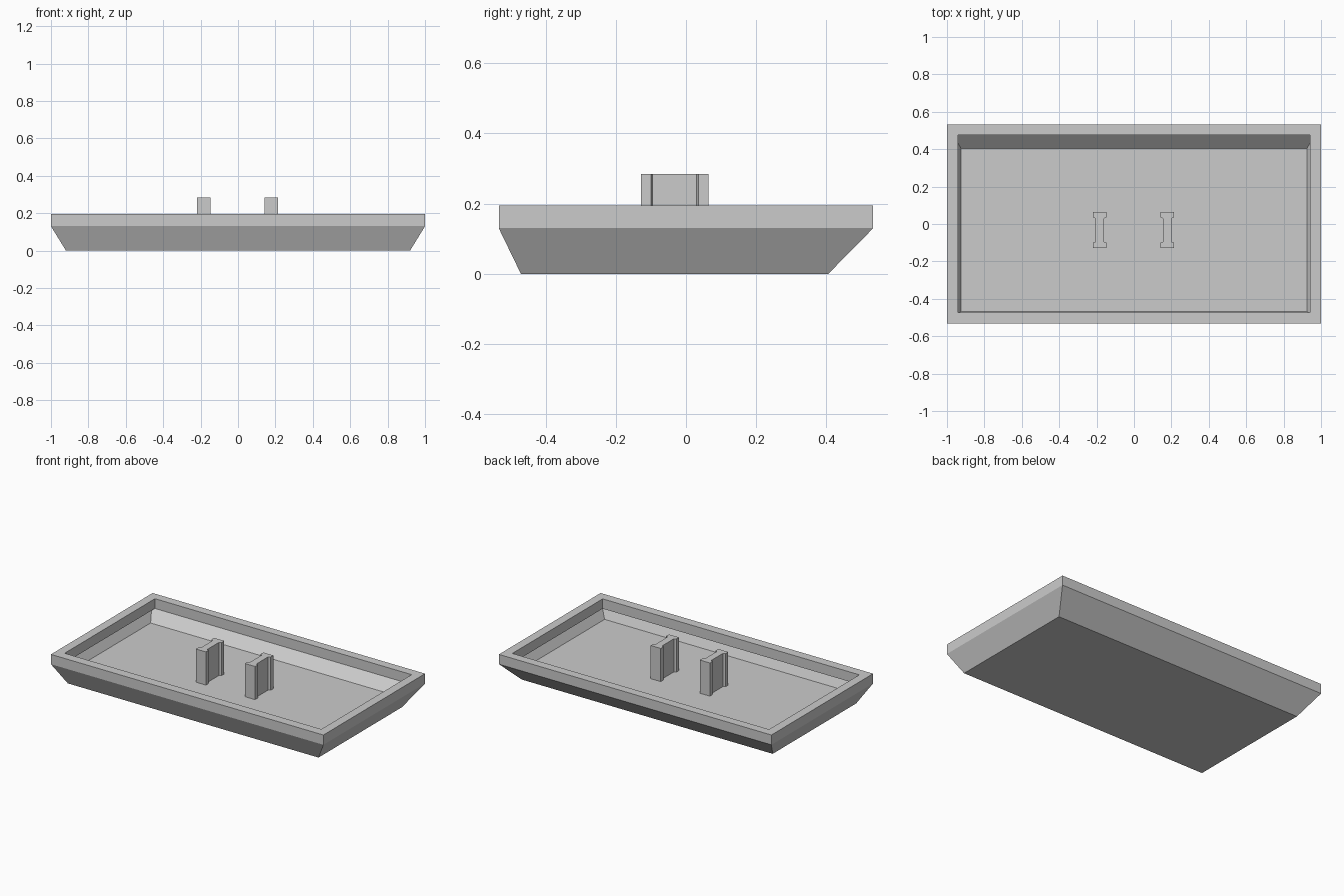
import bpy
import bmesh

cube = bpy.data.objects.get("Cube")
if cube:
    bpy.data.objects.remove(cube, do_unlink=True)

grey = bpy.data.materials.new("plain grey")
grey.use_nodes = True
colour = (0.6, 0.6, 0.6, 1)
grey.diffuse_color = colour
grey.node_tree.nodes["Principled BSDF"].inputs["Base Color"].default_value = colour


def loft(name, rings):
    """Closed solid skinned through rings of equal point count."""
    bm = bmesh.new()
    loops = [[bm.verts.new(p) for p in ring] for ring in rings]
    n = len(loops[0])
    for a, b in zip(loops, loops[1:]):
        for i in range(n):
            j = (i + 1) % n
            bm.faces.new((a[i], a[j], b[j], b[i]))
    bm.faces.new(loops[0])
    bm.faces.new(loops[-1])
    bmesh.ops.recalc_face_normals(bm, faces=bm.faces)
    mesh = bpy.data.meshes.new(name)
    bm.to_mesh(mesh)
    bm.free()
    mesh.materials.append(grey)
    obj = bpy.data.objects.new(name, mesh)
    bpy.context.collection.objects.link(obj)
    return obj


def rect(half_x, front, back, z):
    return [(-half_x, front, z), (half_x, front, z), (half_x, back, z), (-half_x, back, z)]


# Tray: sloped hull, upright rim, then down inside past a small undercut to the floor
loft("tray", [
    rect(0.92, -0.47, 0.405, 0),
    rect(1, -0.533, 0.533, 0.13),
    rect(1, -0.533, 0.533, 0.195),
    rect(0.942, -0.472, 0.475, 0.195),
    rect(0.942, -0.472, 0.475, 0.13),
    rect(0.966, -0.5, 0.475, 0.13),
    rect(0.925, -0.468, 0.405, 0.065),
])

# Two upright posts with an I-shaped section
half = [(0.037, -0.128), (0.037, -0.1), (0.023, -0.095),
        (0.023, 0.03), (0.037, 0.035), (0.037, 0.064)]
section = half + [(-x, y) for x, y in reversed(half)]
for side, cx in (("left", 0.178), ("right", -0.183)):
    loft(side + "_post", [[(cx + x, y, z) for x, y in section] for z in (0.06, 0.285)])
